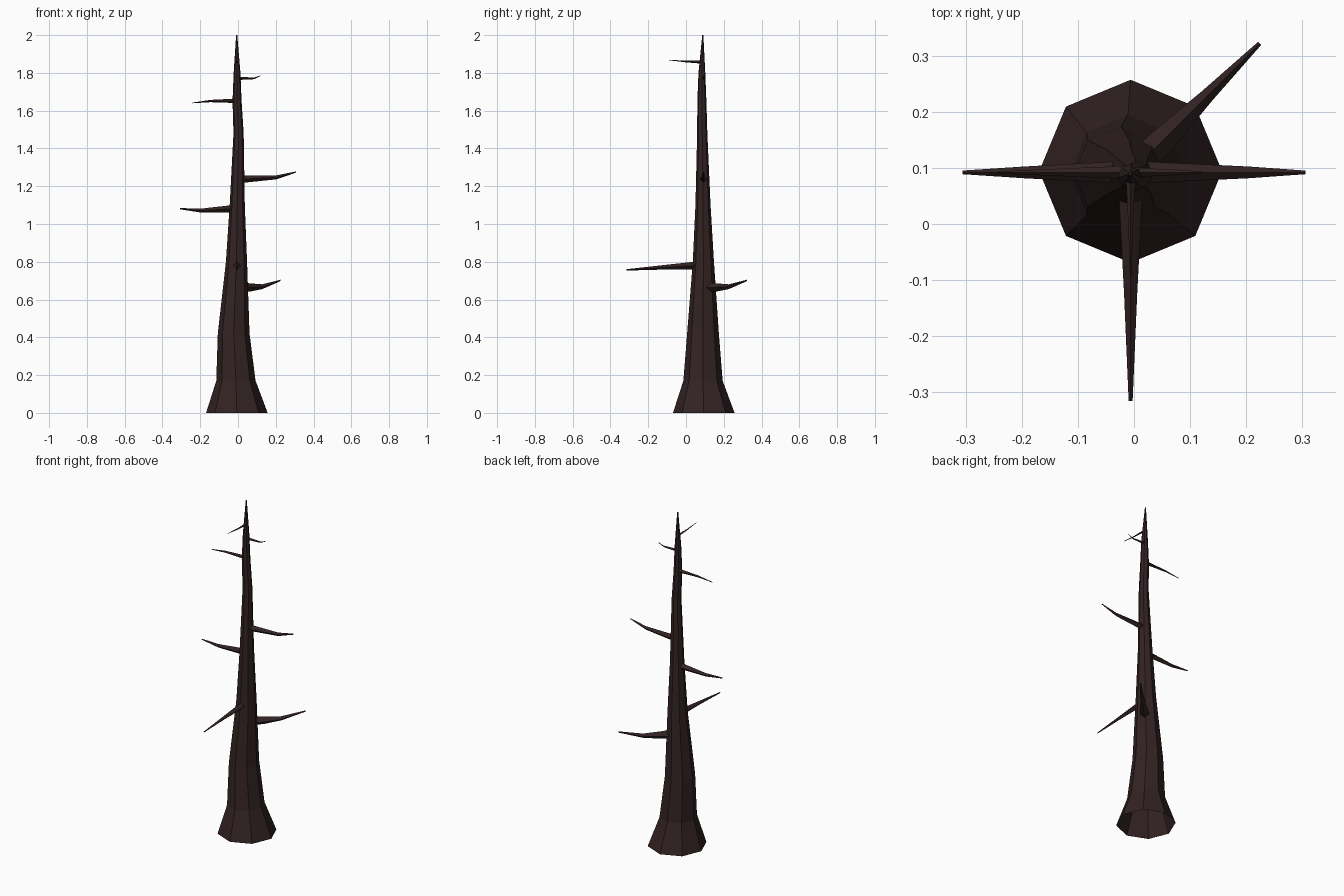
import bpy, bmesh, math
from mathutils import Vector

if "Cube" in bpy.data.objects:
    bpy.data.objects.remove(bpy.data.objects["Cube"])

bark = bpy.data.materials.new("dark bark")
bark.diffuse_color = (0.033, 0.0165, 0.0165, 1)
bark.use_nodes = True
bark.node_tree.nodes["Principled BSDF"].inputs["Base Color"].default_value = bark.diffuse_color


def loft(name, rings, sides, axis, cap_start=False):
    """Skin rings of (centre, radius) lying perpendicular to axis; the far end is capped."""
    axis = Vector(axis).normalized()
    if abs(axis.z) > 0.9:
        u, v = Vector((1, 0, 0)), Vector((0, 1, 0))
    else:
        v = Vector((0, 0, 1))
        u = v.cross(axis)
    bm = bmesh.new()
    loops = []
    for c, r in rings:
        loops.append([bm.verts.new(Vector(c) + r * (u * math.cos(i * math.tau / sides)
                                                   + v * math.sin(i * math.tau / sides)))
                      for i in range(sides)])
    for a, b in zip(loops, loops[1:]):
        for i in range(sides):
            j = (i + 1) % sides
            bm.faces.new((a[i], a[j], b[j], b[i]))
    bm.faces.new(loops[-1])
    if cap_start:
        bm.faces.new(loops[0][::-1])
    me = bpy.data.meshes.new(name)
    bm.to_mesh(me)
    bm.free()
    me.materials.append(bark)
    ob = bpy.data.objects.new(name, me)
    bpy.context.collection.objects.link(ob)


# Trunk: flared, slightly crooked, open underneath (x, y, z, radius)
trunk = [(-0.006, 0.094, 0, 0.163), (-0.011, 0.090, 0.17, 0.104), (-0.023, 0.090, 0.42, 0.084),
         (-0.008, 0.092, 0.80, 0.056), (-0.004, 0.090, 1.10, 0.040), (0.003, 0.086, 1.48, 0.027),
         (-0.005, 0.084, 1.65, 0.024), (-0.005, 0.084, 1.80, 0.018), (-0.007, 0.089, 2.0, 0.003)]
loft("trunk", [((x, y, z), r) for x, y, z, r in trunk], 8, (0, 0, 1))

# Branches: heading in degrees, base radius, then (distance from trunk axis, z) along the branch
CENTRE = Vector((-0.006, 0.092, 0))
branches = [
    (45, 0.023, [(0.04, 0.665), (0.095, 0.664), (0.19, 0.668), (0.325, 0.701)]),
    (270, 0.021, [(0.02, 0.780), (0.06, 0.779), (0.22, 0.770), (0.407, 0.757)]),
    (180, 0.019, [(0.01, 1.080), (0.05, 1.079), (0.19, 1.071), (0.300, 1.081)]),
    (0, 0.019, [(0.01, 1.238), (0.05, 1.238), (0.21, 1.247), (0.312, 1.275)]),
    (180, 0.011, [(0.01, 1.652), (0.035, 1.652), (0.14, 1.651), (0.235, 1.641)]),
    (0, 0.008, [(0.005, 1.772), (0.025, 1.771), (0.09, 1.771), (0.126, 1.785)]),
    (270, 0.008, [(0.005, 1.857), (0.025, 1.858), (0.09, 1.860), (0.182, 1.868)]),
]
for n, (deg, r, path) in enumerate(branches, 1):
    d = Vector((math.cos(math.radians(deg)), math.sin(math.radians(deg)), 0))
    rings = [(CENTRE + d * s + Vector((0, 0, z)), r * k)
             for (s, z), k in zip(path, (1.1, 0.95, 0.55, 0.17))]
    loft(f"branch_{n}", rings, 4, d, cap_start=True)
